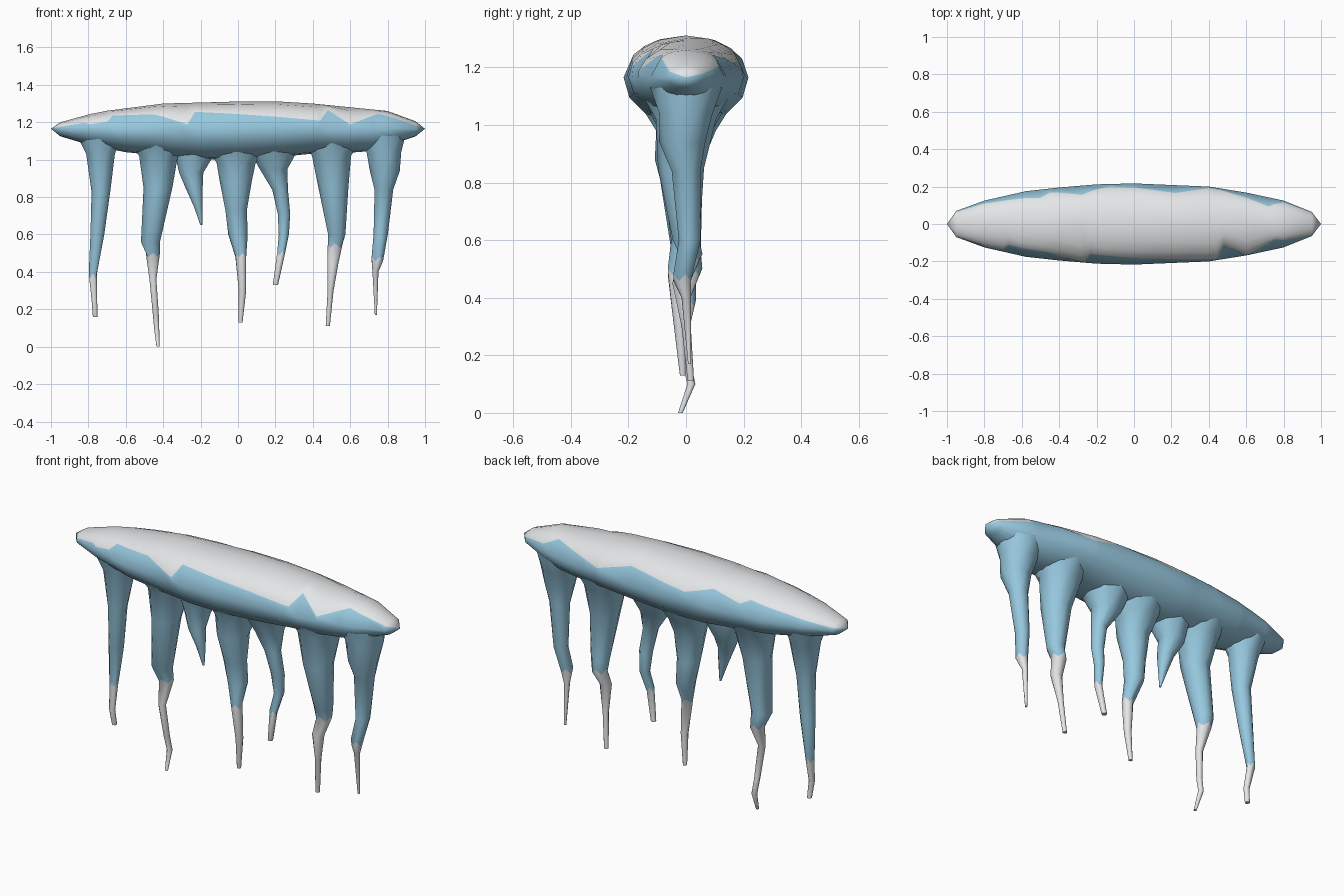
import bpy, bmesh, math

if "Cube" in bpy.data.objects:
    bpy.data.objects.remove(bpy.data.objects["Cube"], do_unlink=True)


def make_material(name, color):
    mat = bpy.data.materials.new(name)
    mat.use_nodes = True
    mat.diffuse_color = color
    mat.node_tree.nodes["Principled BSDF"].inputs["Base Color"].default_value = color
    return mat


ICE = make_material("ice_blue", (0.31, 0.58, 0.74, 1))
SNOW = make_material("snow_white", (0.80, 0.82, 0.83, 1))


def interpolate(points, x):
    """Piecewise linear lookup in a list of (x, value)."""
    for (x0, v0), (x1, v1) in zip(points, points[1:]):
        if x <= x1:
            return v0 + (v1 - v0) * max(0, x - x0) / (x1 - x0)
    return points[-1][1]


def finish(bm, name):
    bmesh.ops.recalc_face_normals(bm, faces=bm.faces)
    mesh = bpy.data.meshes.new(name)
    bm.to_mesh(mesh)
    bm.free()
    mesh.materials.append(ICE)
    mesh.materials.append(SNOW)
    obj = bpy.data.objects.new(name, mesh)
    bpy.context.collection.objects.link(obj)
    bpy.ops.object.select_all(action='DESELECT')
    obj.select_set(True)
    bpy.context.view_layer.objects.active = obj
    bpy.ops.object.shade_smooth_by_angle(angle=math.radians(60))
    return obj


# Snow-covered ledge: outline profiles along its length
MID = 1.165
WIDTH = [(-1, 0), (-0.95, 0.07), (-0.8, 0.125), (-0.58, 0.175), (-0.4, 0.195),
         (-0.2, 0.212), (0, 0.217), (0.4, 0.2), (0.6, 0.168), (0.8, 0.125), (0.95, 0.065), (1, 0)]
TOP = [(-1, 1.17), (-0.95, 1.2), (-0.75, 1.255), (-0.4, 1.3), (0.15, 1.315),
       (0.4, 1.3), (0.8, 1.26), (0.95, 1.205), (1, 1.17)]
BOTTOM = [(-1, 1.16), (-0.95, 1.125), (-0.8, 1.08), (-0.6, 1.04), (-0.2, 1), (0.15, 1),
          (0.3, 1.03), (0.7, 1.04), (0.85, 1.09), (0.95, 1.125), (1, 1.16)]

# Ragged snow line, as a share of the height above the middle
FRONT_LINE = [(-0.95, 0.3), (-0.82, 0.45), (-0.79, 0.3), (-0.7, 0.4), (-0.67, 0.7), (-0.45, 0.6),
              (-0.27, 0.17), (-0.23, 0.65), (0.44, 0.33), (0.48, 0.8), (0.6, 0.2), (0.75, 0.8), (0.95, 0.5)]
BACK_LINE = [(-0.95, 0.4), (-0.6, 0.6), (-0.5, 0.65), (-0.45, 0.45), (-0.28, 0.65), (-0.13, 0.35),
             (0.22, 0.6), (0.42, 0.25), (0.72, 0.75), (0.8, 0.4), (0.95, 0.35)]


def ledge_side(x, line, side):
    """Section points of one side, from just below the top to just above the bottom."""
    w, t, b = (interpolate(p, x) for p in (WIDTH, TOP, BOTTOM))
    snow = interpolate(line, x)
    pts = []
    for share in (snow + (1 - snow) * 0.8, snow + (1 - snow) * 0.45, snow, 0):
        pts.append((x, side * w * math.sqrt(1 - share * share), MID + (t - MID) * share))
    for angle in (25, 50, 70):
        a = math.radians(angle)
        pts.append((x, side * w * math.cos(a), MID - (MID - b) * math.sin(a)))
    return pts


stations = {x for x, _ in FRONT_LINE + BACK_LINE + WIDTH if abs(x) < 1}
bm = bmesh.new()
rings = []
for x in sorted(stations):
    front = ledge_side(x, FRONT_LINE, -1)
    back = ledge_side(x, BACK_LINE, 1)
    loop = [(x, 0, interpolate(TOP, x))] + front + [(x, 0, interpolate(BOTTOM, x))] + back[::-1]
    rings.append([bm.verts.new(p) for p in loop])
count = len(rings[0])
snow_columns = {0, 1, 2, count - 3, count - 2, count - 1}


def column_face(verts, column):
    bm.faces.new(verts).material_index = int(column in snow_columns)


for i in range(count):
    j = (i + 1) % count
    for a, b in zip(rings, rings[1:]):
        column_face((a[i], a[j], b[j], b[i]), i)
# Pointed ends
for end, x in ((rings[0], -1), (rings[-1], 1)):
    tip = bm.verts.new((x, 0, MID))
    for i in range(count):
        column_face((end[i], end[(i + 1) % count], tip), i)
finish(bm, "snowy_ledge")


def icicle(name, sections, frost, sway=0.015, lean=0.0, sides=8):
    """Crooked tapering icicle; sections are (z, x, radius), white below frost height."""
    bm = bmesh.new()
    rings = []
    for k, (z, x, r) in enumerate(sections):
        y = 0 if k < 2 else sway * math.sin(k * 2.1) + lean * k / len(sections)
        ring = []
        for s in range(sides):
            a = math.tau * (s + 0.5 * (k % 2)) / sides
            ragged = 0.012 * (-1) ** s if z == frost else 0
            ring.append(bm.verts.new((x + r * math.cos(a), y + r * math.sin(a), z + ragged)))
        rings.append(ring)
    for k, (a, b) in enumerate(zip(rings, rings[1:])):
        for i in range(sides):
            # Rings are turned by half a step, so join them with triangles
            j = (i + 1) % sides
            if k % 2 == 0:
                tris = ((a[i], a[j], b[i]), (a[j], b[j], b[i]))
            else:
                tris = ((a[i], a[j], b[j]), (a[i], b[j], b[i]))
            for tri in tris:
                bm.faces.new(tri).material_index = int(sections[k][0] <= frost)
    bm.faces.new(rings[0])
    bm.faces.new(rings[-1]).material_index = int(sections[-1][0] < frost)
    finish(bm, name)


# Row of icicles, from the right end to the left end
icicle("icicle_far_right", [(1.12, -0.74, 0.115), (1.03, -0.735, 0.083), (0.83, -0.733, 0.05),
       (0.6, -0.752, 0.04), (0.38, -0.776, 0.022), (0.25, -0.768, 0.016), (0.16, -0.763, 0.013)], 0.38)
icicle("icicle_right", [(1.1, -0.425, 0.16), (1.02, -0.425, 0.112), (0.85, -0.428, 0.077),
       (0.56, -0.468, 0.055), (0.49, -0.455, 0.038), (0.36, -0.455, 0.02), (0.18, -0.44, 0.016),
       (0.1, -0.435, 0.015), (0, -0.428, 0.008)], 0.49, 0.022)
icicle("icicle_short", [(1.04, -0.23, 0.11), (0.93, -0.25, 0.07), (0.85, -0.235, 0.046),
       (0.75, -0.213, 0.025), (0.65, -0.196, 0.005)], 0, 0.01, -0.04)
icicle("icicle_middle", [(1.07, -0.005, 0.16), (0.98, -0.01, 0.112), (0.88, -0.012, 0.085),
       (0.73, -0.01, 0.062), (0.6, 0, 0.052), (0.49, 0.015, 0.031), (0.3, 0.024, 0.02),
       (0.13, 0.014, 0.011)], 0.49, 0.018, -0.03)
icicle("icicle_bent", [(1.05, 0.19, 0.13), (0.95, 0.19, 0.08), (0.84, 0.225, 0.042),
       (0.71, 0.246, 0.036), (0.6, 0.245, 0.027), (0.5, 0.23, 0.021), (0.33, 0.2, 0.014)], 0.5)
icicle("icicle_left", [(1.1, 0.5, 0.15), (1.02, 0.5, 0.113), (0.85, 0.51, 0.08), (0.6, 0.528, 0.05),
       (0.54, 0.52, 0.04), (0.45, 0.508, 0.032), (0.3, 0.495, 0.016), (0.11, 0.48, 0.012)], 0.54, 0.02)
icicle("icicle_far_left", [(1.13, 0.77, 0.125), (1.04, 0.78, 0.1), (0.94, 0.785, 0.08),
       (0.84, 0.78, 0.054), (0.6, 0.763, 0.038), (0.47, 0.745, 0.033), (0.4, 0.735, 0.016),
       (0.17, 0.737, 0.006)], 0.47)
